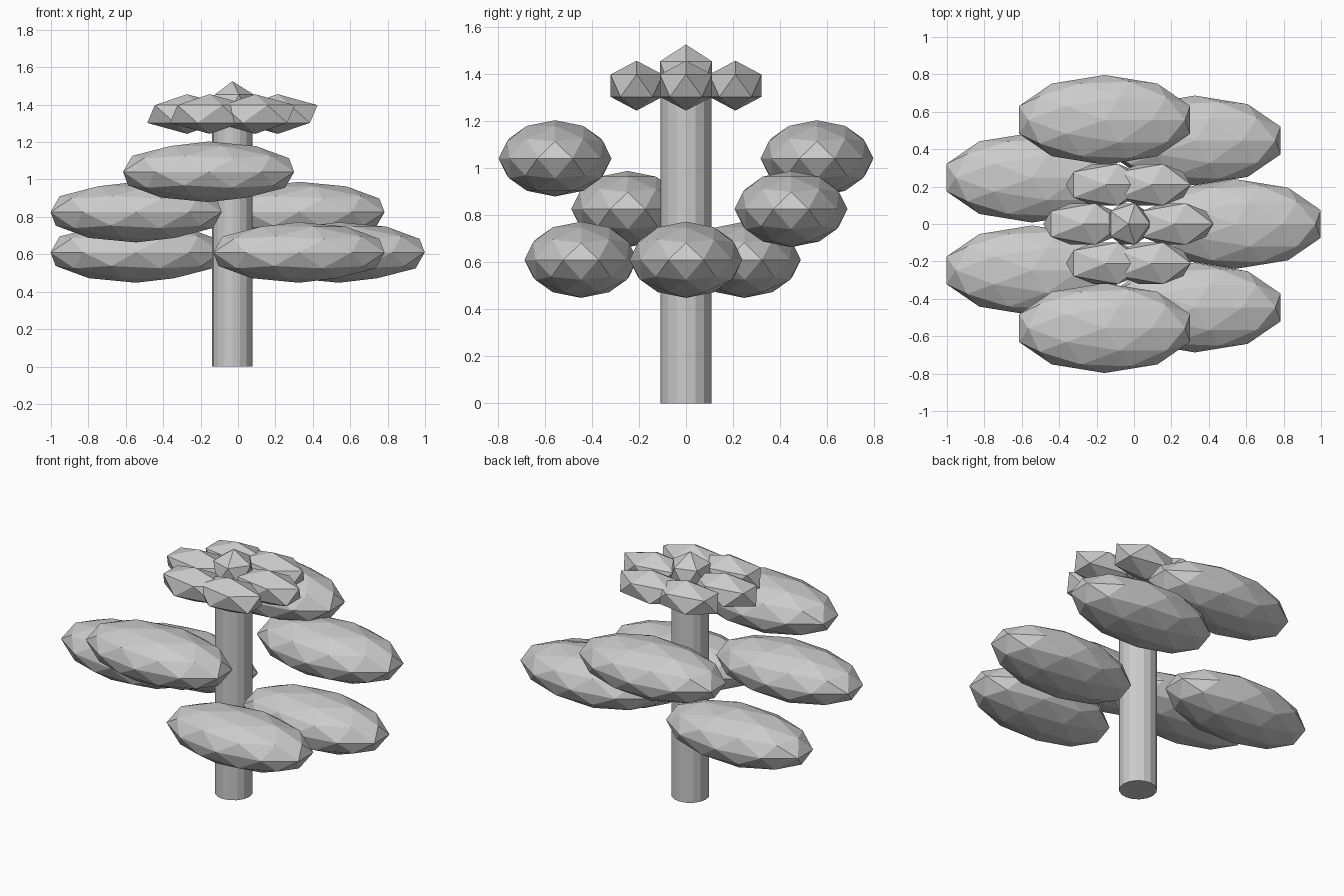
import bpy
import math

if "Cube" in bpy.data.objects:
    bpy.data.objects.remove(bpy.data.objects["Cube"])

AXIS_X = -0.03  # trunk axis

grey = bpy.data.materials.new("plain grey")
grey.diffuse_color = (0.6, 0.6, 0.6, 1)
grey.use_nodes = True
grey.node_tree.nodes["Principled BSDF"].inputs["Base Color"].default_value = grey.diffuse_color


def finish(name):
    obj = bpy.context.object
    obj.name = name
    obj.data.materials.append(grey)
    return obj


def blob(name, location, scale, detail):
    """Faceted ellipsoid."""
    bpy.ops.mesh.primitive_ico_sphere_add(subdivisions=detail, radius=1, location=location)
    finish(name).scale = scale


def around(index, count, radius, z):
    a = 2 * math.pi * index / count
    return (AXIS_X + radius * math.cos(a), radius * math.sin(a), z)


# Trunk
HEIGHT = 1.3
bpy.ops.mesh.primitive_cylinder_add(vertices=16, radius=0.108, depth=HEIGHT,
                                    location=(AXIS_X, 0, HEIGHT / 2))
finish("trunk")

# Seven large foliage pads, stepping up through three heights
for i in range(7):
    blob(f"foliage_pad_{i + 1}", around(i, 7, 0.571, 0.61 + 0.2155 * (i % 3)),
         (0.481, 0.24, 0.162), 2)

# Crown of six small leaves with a bud in the middle
for i in range(6):
    blob(f"crown_leaf_{i + 1}", around(i, 6, 0.2425, 1.35), (0.238, 0.13, 0.106), 1)
blob("crown_bud", (AXIS_X, 0, 1.395), (0.13, 0.13, 0.13), 1)
